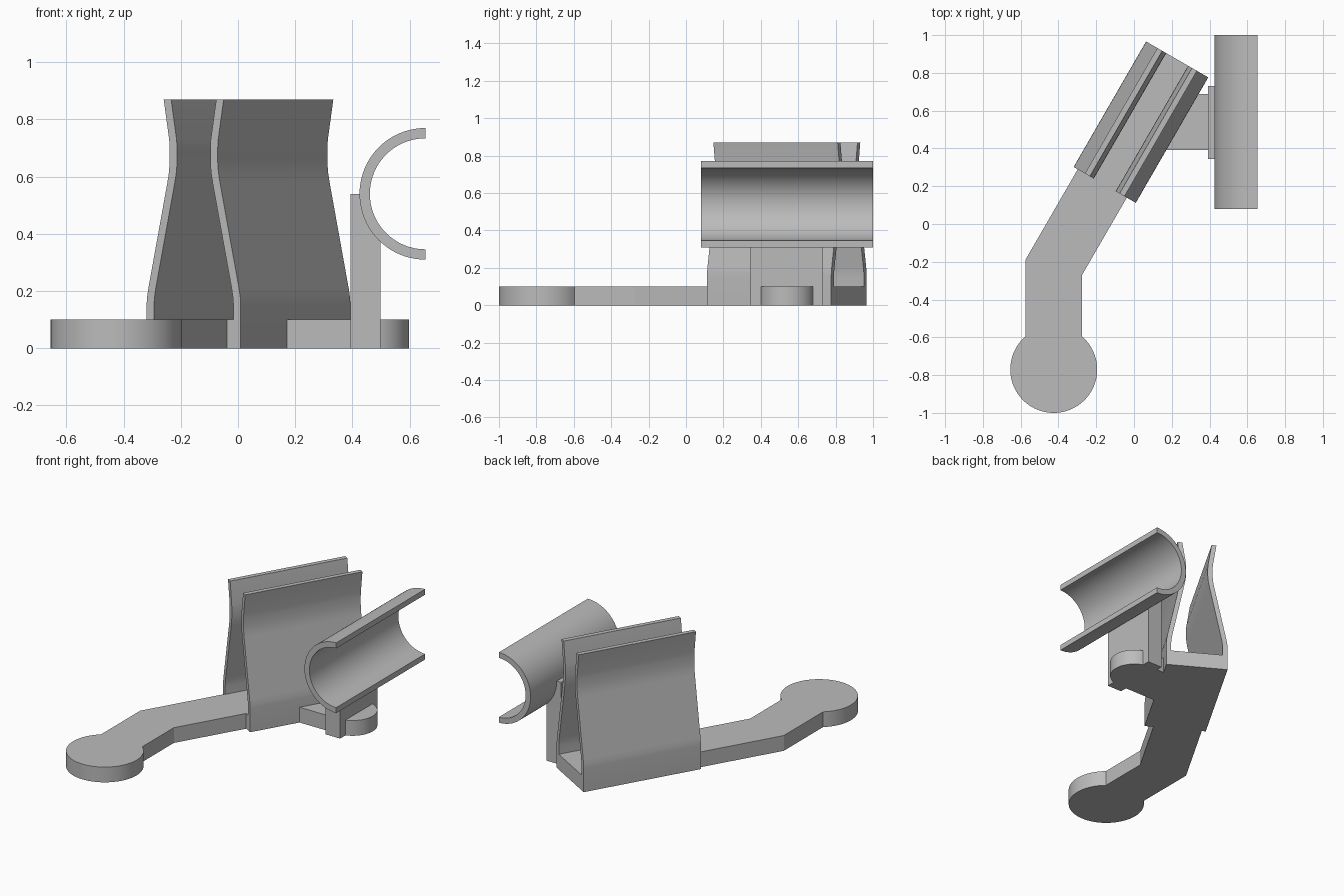
import bpy, bmesh
from math import cos, sin, radians
from mathutils import Matrix, Vector

cube = bpy.data.objects.get("Cube")
if cube:
    bpy.data.objects.remove(cube, do_unlink=True)

grey = bpy.data.materials.new("plain grey")
grey.use_nodes = True
colour = (0.5, 0.5, 0.5, 1)
grey.diffuse_color = colour
grey.node_tree.nodes["Principled BSDF"].inputs["Base Color"].default_value = colour


def arc(cx, cy, r, start, end, steps=40):
    """Points on an arc, angles in degrees."""
    angles = [radians(start + (end - start) * i / steps) for i in range(steps + 1)]
    return [(cx + r * cos(a), cy + r * sin(a)) for a in angles]


def prism(name, outline, low, high, frame=Matrix()):
    """Extrude a flat outline from low to high, then place it with frame."""
    bm = bmesh.new()
    base = bm.faces.new([bm.verts.new((x, y, low)) for x, y in outline])
    top = bmesh.ops.extrude_face_region(bm, geom=[base], use_keep_orig=True)
    moved = [g for g in top["geom"] if isinstance(g, bmesh.types.BMVert)]
    bmesh.ops.translate(bm, verts=moved, vec=(0, 0, high - low))
    bm.transform(frame)
    bmesh.ops.recalc_face_normals(bm, faces=bm.faces)
    mesh = bpy.data.meshes.new(name)
    bm.to_mesh(mesh)
    bm.free()
    mesh.materials.append(grey)
    obj = bpy.data.objects.new(name, mesh)
    bpy.context.collection.objects.link(obj)
    bpy.ops.object.select_all(action='DESELECT')
    obj.select_set(True)
    bpy.context.view_layer.objects.active = obj
    bpy.ops.object.shade_smooth_by_angle(angle=radians(25))
    return obj


# Directions of the slanted clip: along its length and across it
along = Vector((sin(radians(30)), cos(radians(30)), 0))
across = Vector((along.y, -along.x, 0))
clip_end = Vector((-0.155, 0.207, 0))
clip_length = 0.767
thick = 0.1


def on_clip(u, v=0):
    p = clip_end + across * u + along * v
    return (p.x, p.y)


# Bent arm ending in a round pad
pad = arc(-0.425, -0.77, 0.23, 49.3, -229.3, 64)
prism("arm_with_round_pad",
      pad + [(-0.575, -0.19), on_clip(-0.165), on_clip(0.135), (-0.275, -0.27)],
      0, thick)

# Two-walled clip with a pinched waist and flared lips
wall = [(0.19, 0.155), (0.188, 0.18), (0.183, 0.21), (0.106, 0.58), (0.1, 0.615),
        (0.097, 0.65), (0.097, 0.7), (0.099, 0.73), (0.121, 0.87)]
inner = [(u - 0.03, z) for u, z in reversed(wall)] + [(0.16, thick)]
half = [(0.19, 0)] + wall + inner
clip = half + [(-u, z) for u, z in reversed(half)]
up = Vector((0, 0, 1))
clip_frame = Matrix((across, up, along)).transposed().to_4x4()
clip_frame.translation = clip_end
prism("slanted_clip", clip, 0, clip_length, clip_frame)

# Rounded foot joining the clip to the post
prism("foot", arc(0.45, 0.54, 0.148, -90, 90) + [(0.33, 0.688), (0.156, 0.392)],
      0, thick)

# Parts drawn in the x-z plane and extruded along y
side_frame = Matrix(((1, 0, 0), (0, 0, 1), (0, 1, 0))).to_4x4()
cx, cz = 0.655, 0.54
prism("post",
      [(0.393, 0), (0.498, 0)] + arc(cx, cz, 0.215, 223, 180, 16) + [(0.393, cz)],
      0.345, 0.73, side_frame)
prism("half_tube_cradle",
      arc(cx, cz, 0.23, 90, 270) + arc(cx, cz, 0.194, 270, 90),
      0.08, 1.0, side_frame)
